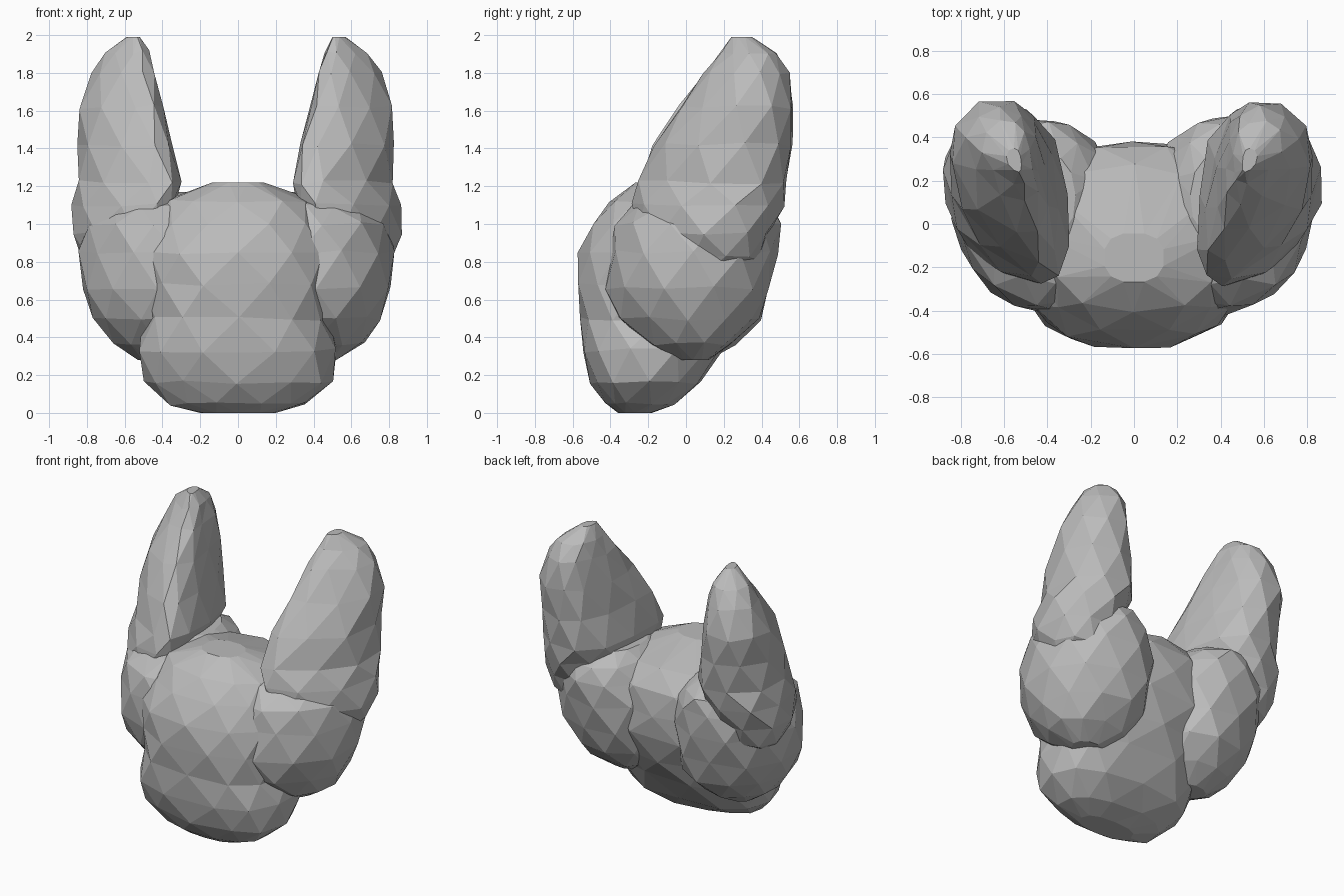
import bpy
import bmesh
import math
import random

default_cube = bpy.data.objects.get("Cube")
if default_cube:
    bpy.data.objects.remove(default_cube)

random.seed(7)

stone = bpy.data.materials.new("stone grey")
stone.use_nodes = True
stone_colour = (0.5, 0.5, 0.5, 1)
stone.diffuse_color = stone_colour
stone.node_tree.nodes["Principled BSDF"].inputs["Base Color"].default_value = stone_colour


def rounded(value, squareness):
    """Superellipse coordinate from a sine or cosine."""
    return math.copysign(abs(value) ** (2 / squareness), value)


def faceted_loft(name, sections, sides, squareness, skew=0, jitter=0.012, side=1, shift=0):
    """Stack rings (height, x range, y range), twist every other one and join them by triangles.
    Skew swings the front of each ring towards the middle and leaves the back in place."""
    bm = bmesh.new()
    rings = []
    last = len(sections) - 1
    for level, (height, x_low, x_high, y_low, y_high) in enumerate(sections):
        wobble = 0 if level in (0, last) else jitter
        ring = []
        for step in range(sides):
            angle = math.tau * (step + level % 2 / 2) / sides
            swing = skew * (1 - math.sin(angle)) / 2
            across = rounded(math.cos(angle - swing), squareness) * (x_high - x_low) / 2
            along = rounded(math.sin(angle), squareness) * (y_high - y_low) / 2
            x = (x_low + x_high) / 2 + across + random.uniform(-wobble, wobble)
            y = (y_low + y_high) / 2 + along + random.uniform(-wobble, wobble)
            z = height + random.uniform(-wobble, wobble)
            ring.append(bm.verts.new((side * x + shift, y, z)))
        rings.append(ring)

    # Triangle bands between neighbouring rings
    for level in range(last):
        lower, upper = rings[level], rings[level + 1]
        for step in range(sides):
            after = (step + 1) % sides
            if level % 2 == 0:
                bm.faces.new((lower[step], lower[after], upper[step]))
                bm.faces.new((lower[after], upper[after], upper[step]))
            else:
                bm.faces.new((lower[step], upper[after], upper[step]))
                bm.faces.new((lower[step], lower[after], upper[after]))

    # End caps
    bm.faces.new(rings[0])
    bm.faces.new(rings[-1])
    bmesh.ops.recalc_face_normals(bm, faces=bm.faces)

    mesh = bpy.data.meshes.new(name)
    bm.to_mesh(mesh)
    bm.free()
    mesh.materials.append(stone)
    part = bpy.data.objects.new(name, mesh)
    bpy.context.collection.objects.link(part)
    return part


# Rounded central body, bulging to the front and sloping down to the back
body_sections = [
    (0, -.2, .2, -.36, -.18),
    (.05, -.36, .36, -.43, -.06),
    (.16, -.5, .5, -.5, .09),
    (.33, -.53, .54, -.55, .2),
    (.5, -.5, .49, -.57, .3),
    (.68, -.53, .5, -.58, .37),
    (.85, -.52, .5, -.57, .39),
    (1, -.47, .47, -.5, .37),
    (1.12, -.4, .4, -.4, .27),
    (1.22, -.14, .14, -.27, -.04),
]
faceted_loft("body", body_sections, sides=12, squareness=2.5)

# Side lobes that wrap round to the back and nearly meet there
lobe_sections = [
    (.28, .3, .52, -.05, .12),
    (.37, .15, .67, -.22, .26),
    (.5, .05, .76, -.37, .39),
    (.66, .03, .81, -.42, .45),
    (.85, .03, .83, -.42, .49),
    (1, .08, .8, -.39, .5),
    (1.1, .17, .68, -.28, .47),
    (1.17, .26, .5, -.05, .32),
]

# Tall horns leaning towards the back
horn_sections = [
    (.73, .58, .74, 0, .2),
    (.82, .46, .82, -.15, .38),
    (.95, .38, .87, -.26, .45),
    (1.1, .31, .87, -.28, .51),
    (1.22, .28, .84, -.26, .54),
    (1.42, .33, .83, -.18, .56),
    (1.62, .38, .83, -.04, .58),
    (1.8, .42, .76, .1, .54),
    (1.91, .46, .68, .19, .48),
    (1.99, .5, .57, .24, .35),
]

for label, side, shift in (("left", 1, 0), ("right", -1, -.02)):
    faceted_loft(label + "_lobe", lobe_sections, sides=11, squareness=2.1, skew=.15, side=side, shift=shift / 2)
    faceted_loft(label + "_horn", horn_sections, sides=10, squareness=2.2, skew=.65, side=side, shift=shift)
